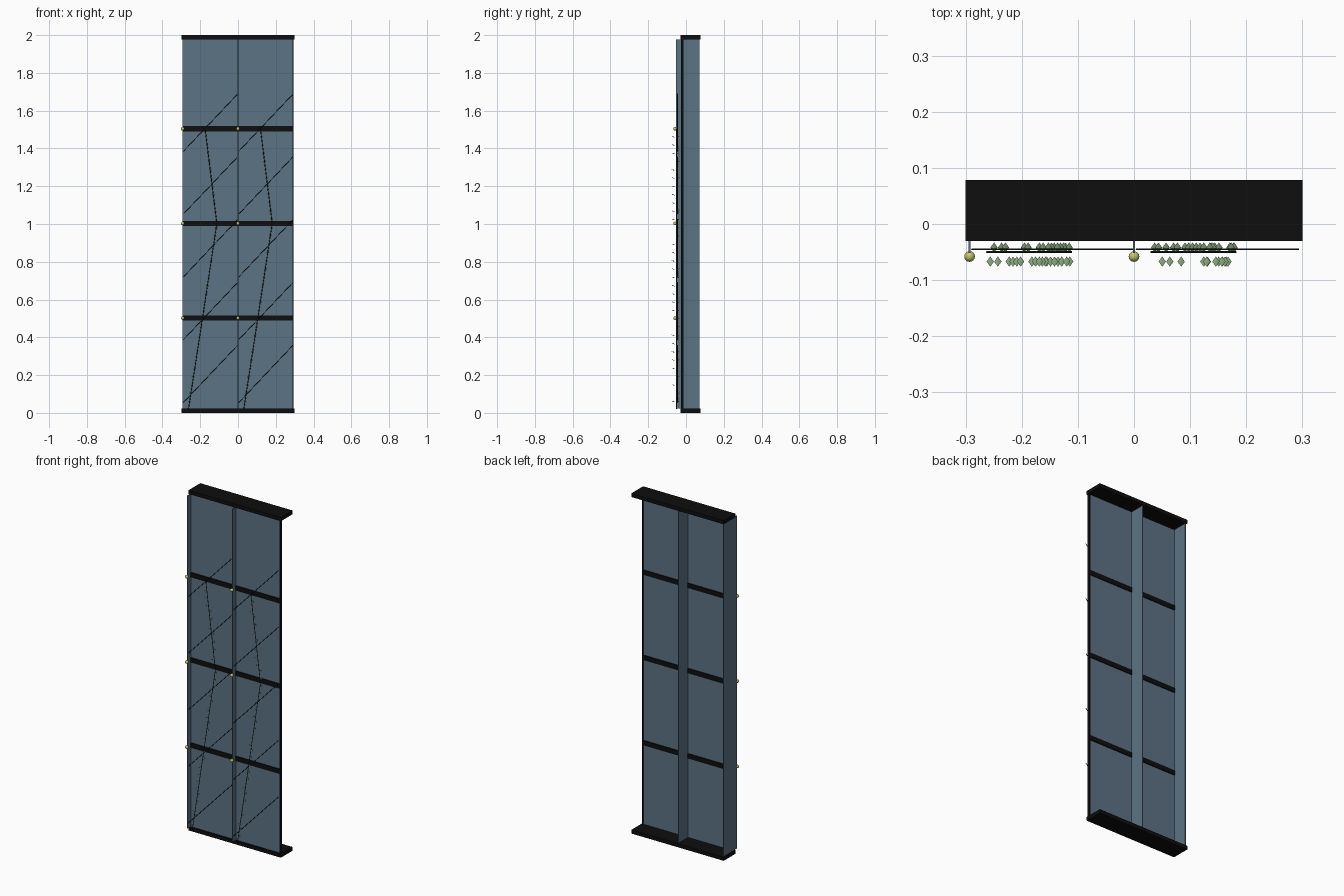
import bpy, bmesh, math, random
from mathutils import Vector, Matrix

if "Cube" in bpy.data.objects:
    bpy.data.objects.remove(bpy.data.objects["Cube"])

random.seed(4)


def srgb(r, g, b):
    def f(c):
        c /= 255
        return c / 12.92 if c < 0.04045 else ((c + 0.055) / 1.055) ** 2.4
    return (f(r), f(g), f(b), 1)


def material(name, rgb):
    m = bpy.data.materials.new(name)
    m.diffuse_color = srgb(*rgb)
    m.use_nodes = True
    m.node_tree.nodes["Principled BSDF"].inputs["Base Color"].default_value = m.diffuse_color
    return m


BLACK = material("black metal", (14, 14, 14))
GLASS = material("blue grey glass", (92, 115, 132))
CABLE = material("dark cable", (30, 36, 42))
STEM = material("dark green stem", (45, 58, 32))
LEAF = material("leaf green", (132, 162, 122))
GOLD = material("pale gold", (200, 198, 110))


def finish(name, bm, mat):
    me = bpy.data.meshes.new(name)
    bm.to_mesh(me)
    bm.free()
    me.materials.append(mat)
    ob = bpy.data.objects.new(name, me)
    bpy.context.collection.objects.link(ob)
    return ob


def box(name, x, y, z, mat):
    bm = bmesh.new()
    size = [b - a for a, b in (x, y, z)]
    mid = [(a + b) / 2 for a, b in (x, y, z)]
    bmesh.ops.create_cube(bm, size=1, matrix=Matrix.Translation(mid) @ Matrix.Diagonal((*size, 1)))
    return finish(name, bm, mat)


def rod(bm, a, b, r, sides=6):
    a, b = Vector(a), Vector(b)
    d = b - a
    m = Matrix.Translation((a + b) / 2) @ d.to_track_quat('Z', 'Y').to_matrix().to_4x4()
    bmesh.ops.create_cone(bm, cap_ends=True, segments=sides, radius1=r, radius2=r,
                          depth=d.length, matrix=m)


H = 0.293                      # bay width
LEVELS = (0.502, 1.003, 1.504)  # transom heights

# Floor and ceiling slabs
box("bottom_slab", (-0.3, 0.3), (-0.03, 0.078), (0, 0.022), BLACK)
box("top_slab", (-0.3, 0.3), (-0.03, 0.078), (1.978, 2), BLACK)

# Glazing panes, fins, transoms and the end post
for i, x in enumerate((-H, 0)):
    box(f"glass_pane_{i}", (x, x + H), (-0.022, -0.017), (0.022, 1.978), GLASS)
    box(f"fin_{i}", (x - 0.002, x + 0.002), (-0.052, 0.072), (0.022, 1.978), GLASS)
    for j, z in enumerate(LEVELS):
        box(f"transom_{i}_{j}", (x + 0.002, x + H), (-0.027, -0.012), (z - 0.014, z + 0.014), BLACK)
box("end_post", (H - 0.004, H + 0.002), (-0.027, -0.012), (0.022, 1.978), BLACK)

# Gold ball fixings on the fin fronts
bm = bmesh.new()
for x in (-H, 0):
    for z in LEVELS:
        bmesh.ops.create_uvsphere(bm, u_segments=16, v_segments=10, radius=0.0095,
                                  matrix=Matrix.Translation((x, -0.058, z)))
for f in bm.faces:
    f.smooth = True
finish("ball_fixings", bm, GOLD)

# Diagonal cables in each bay
bm = bmesh.new()
for x in (-H, 0):
    for i in range(5):
        z = 0.055 + i * 0.3325
        rod(bm, (x + 0.004, -0.045, z), (x + H, -0.045, z + 0.305), 0.0016)
finish("diagonal_cables", bm, CABLE)

# Climbing vines with diamond leaves
PATH = [(-0.262, 0.022), (-0.188, 0.502), (-0.112, 1.003), (-0.174, 1.504)]


def vine_x(z):
    for (x0, z0), (x1, z1) in zip(PATH, PATH[1:]):
        if z <= z1:
            return x0 + (x1 - x0) * (z - z0) / (z1 - z0)
    return PATH[-1][0]


for n, dx in enumerate((0, H)):
    bm = bmesh.new()
    for (x0, z0), (x1, z1) in zip(PATH, PATH[1:]):
        rod(bm, (x0 + dx, -0.05, z0), (x1 + dx, -0.05, z1), 0.002)
    finish(f"vine_stem_{n}", bm, STEM)

    bm = bmesh.new()
    for k in range(33):
        z = 0.06 + k * 0.0438
        side = random.choice((-1, 1))
        y = -0.067 if side < 0 else -0.042
        # flattened four-sided double cone, outer tip raised
        m = (Matrix.Translation((vine_x(z) + dx, y, z))
             @ Matrix.Rotation(side * math.radians(22), 4, 'X')
             @ Matrix.Diagonal((0.0065, 0.0098, 0.002, 1)))
        vs = [bm.verts.new(m @ Vector(p)) for p in
              ((1, 0, 0), (0, 1, 0), (-1, 0, 0), (0, -1, 0), (0, 0, 1), (0, 0, -1))]
        for i in range(4):
            a, b = vs[i], vs[(i + 1) % 4]
            bm.faces.new((a, b, vs[4]))
            bm.faces.new((b, a, vs[5]))
    finish(f"vine_leaves_{n}", bm, LEAF)
